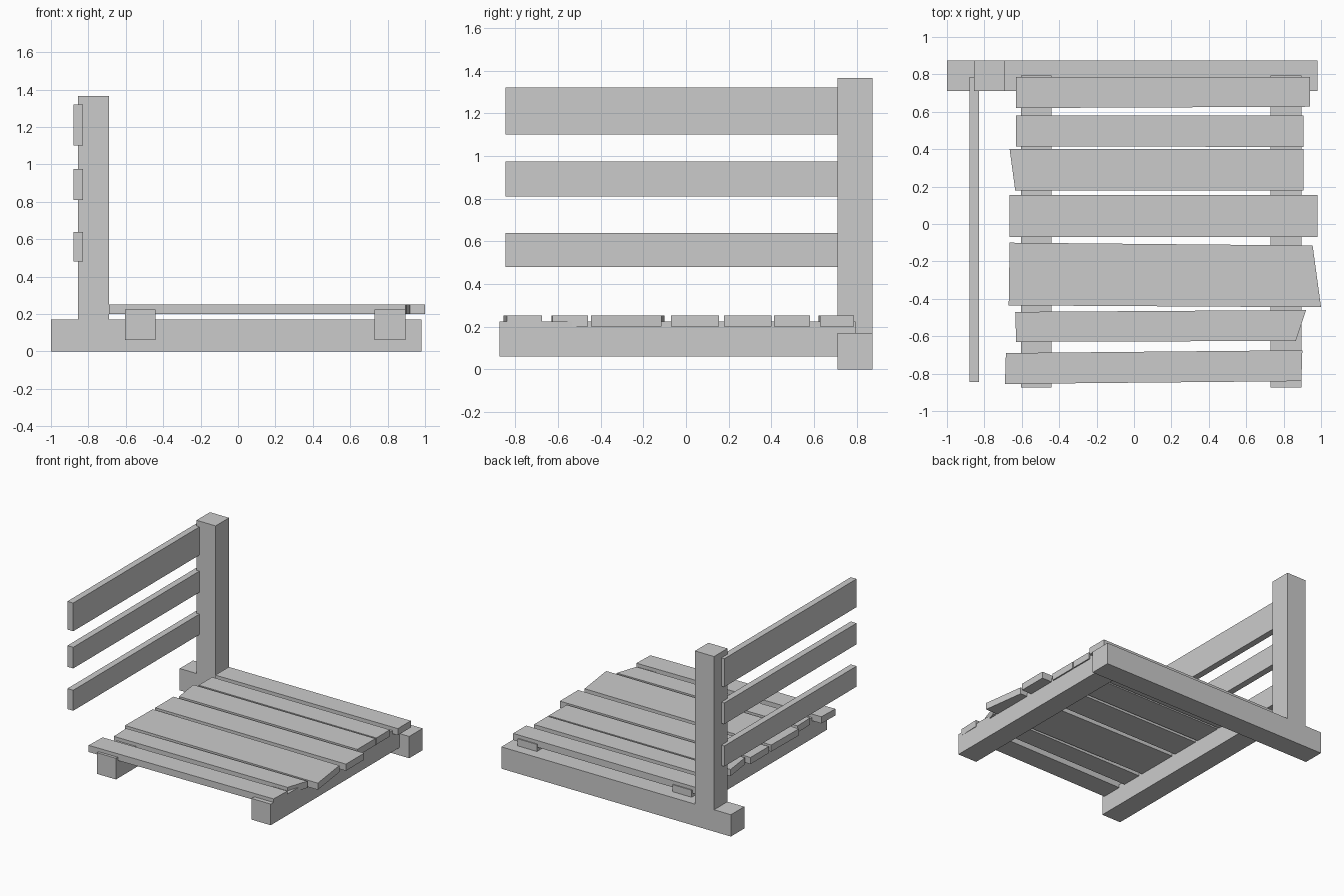
import bpy
import bmesh

old = bpy.data.objects.get("Cube")
if old:
    bpy.data.objects.remove(old, do_unlink=True)

# One plain grey for all the timber
grey = bpy.data.materials.new("timber_grey")
grey.use_nodes = True
colour = (0.6, 0.6, 0.6, 1)
grey.diffuse_color = colour
grey.node_tree.nodes["Principled BSDF"].inputs["Base Color"].default_value = colour


def slab(name, outline, bottom, top):
    """Extrude a counter-clockwise plan outline from bottom to top."""
    bm = bmesh.new()
    base = bm.faces.new([bm.verts.new((x, y, bottom)) for x, y in outline])
    result = bmesh.ops.extrude_face_region(bm, geom=[base], use_keep_orig=True)
    for v in result["geom"]:
        if isinstance(v, bmesh.types.BMVert):
            v.co.z = top
    bmesh.ops.recalc_face_normals(bm, faces=bm.faces)
    mesh = bpy.data.meshes.new(name)
    bm.to_mesh(mesh)
    bm.free()
    mesh.materials.append(grey)
    obj = bpy.data.objects.new(name, mesh)
    bpy.context.collection.objects.link(obj)


def box(name, x, y, z):
    (x0, x1), (y0, y1) = x, y
    slab(name, [(x0, y0), (x1, y0), (x1, y1), (x0, y1)], *z)


# Rear beam and upright post
box("rear_beam", (-1, 0.98), (0.71, 0.875), (0, 0.17))
box("post", (-0.855, -0.69), (0.71, 0.875), (0.17, 1.365))

# Joists carrying the deck
for side, x in (("right", -0.605), ("left", 0.73)):
    box(side + "_joist", (x, x + 0.165), (-0.875, 0.795), (0.06, 0.225))

# Side rails fixed to the post
for level, z in (("lower", (0.48, 0.64)), ("middle", (0.81, 0.975)), ("upper", (1.1, 1.32))):
    box(level + "_rail", (-0.88, -0.83), (-0.845, 0.785), z)

# Uneven deck planks, front to back: left end then right end as (x front, y front, x back, y back)
planks = [
    ((-0.69, -0.855, -0.685, -0.69), (0.895, -0.84, 0.9, -0.675)),
    ((-0.63, -0.63, -0.635, -0.47), (0.865, -0.625, 0.92, -0.46)),
    ((-0.67, -0.435, -0.665, -0.1), (1.0, -0.445, 0.955, -0.115)),
    ((-0.665, -0.07, -0.665, 0.155), (0.98, -0.07, 0.98, 0.155)),
    ((-0.635, 0.18, -0.665, 0.4), (0.905, 0.178, 0.905, 0.4)),
    ((-0.63, 0.415, -0.63, 0.58), (0.905, 0.412, 0.905, 0.58)),
    ((-0.63, 0.62, -0.63, 0.787), (0.94, 0.627, 0.94, 0.787)),
]
for i, (a, b) in enumerate(planks, 1):
    slab(f"deck_plank_{i}", [a[:2], b[:2], b[2:], a[2:]], 0.2, 0.252)
